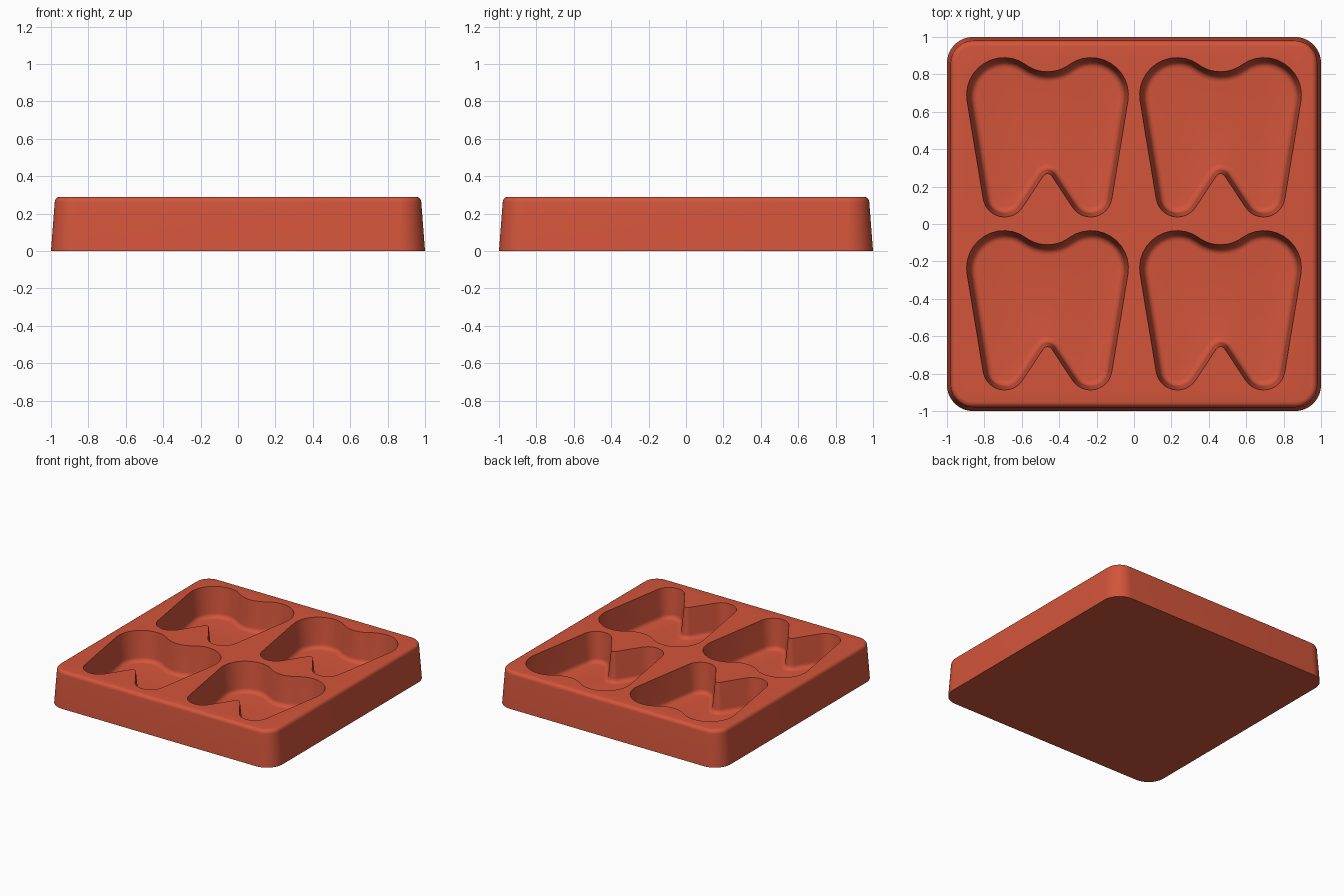
import bpy, bmesh
from math import acos, atan2, cos, sin, pi, hypot

if "Cube" in bpy.data.objects:
    bpy.data.objects.remove(bpy.data.objects["Cube"])


def outline(circles, inset, steps):
    """Counter-clockwise loop of arcs joined by tangents; a negative radius is a hollow."""
    n = len(circles)
    normals = []
    for i in range(n):
        x1, y1, r1 = circles[i]
        x2, y2, r2 = circles[(i + 1) % n]
        ratio = (r1 - r2) / hypot(x2 - x1, y2 - y1)
        normals.append(atan2(y2 - y1, x2 - x1) - acos(max(-1, min(1, ratio))))
    points = []
    for i, (x, y, r) in enumerate(circles):
        start = normals[i - 1]
        sweep = (normals[i] - start) % (2 * pi)
        if r < 0:
            sweep -= 2 * pi
        for k in range(steps + 1):
            a = start + sweep * k / steps
            points.append((x + (r - inset) * cos(a), y + (r - inset) * sin(a)))
    return points


def loft(bm, circles, profile, centre=(0, 0), steps=12):
    """Stack inset copies of an outline, bottom to top, and cap both ends."""
    rings = []
    for inset, z in profile:
        rings.append([bm.verts.new((x + centre[0], y + centre[1], z))
                      for x, y in outline(circles, inset, steps)])
    for low, high in zip(rings, rings[1:]):
        for i in range(len(low)):
            j = (i + 1) % len(low)
            bm.faces.new((low[i], low[j], high[j], high[i]))
    bm.faces.new(rings[0][::-1])
    bm.faces.new(rings[-1])


def make_object(name, bm):
    bmesh.ops.recalc_face_normals(bm, faces=bm.faces)
    mesh = bpy.data.meshes.new(name)
    bm.to_mesh(mesh)
    bm.free()
    obj = bpy.data.objects.new(name, mesh)
    bpy.context.collection.objects.link(obj)
    return obj


HEIGHT, FLOOR = 0.29, 0.05
quarter = [k * pi / 12 for k in range(7)]

# Tapered block with rounded corners and a rounded top edge
CORNER, EDGE = 0.14, 0.03
c = 1 - CORNER
block = [(c, -c, CORNER), (c, c, CORNER), (-c, c, CORNER), (-c, -c, CORNER)]
block_profile = [(0, 0)] + [(0.02 + EDGE * (1 - cos(a)), HEIGHT - EDGE + EDGE * sin(a))
                            for a in quarter]
bm = bmesh.new()
loft(bm, block, block_profile)
tray = make_object("mould_tray", bm)

# Tooth-shaped pockets: two roots, a notch, two lobes and a saddle
tooth = [(-0.23, -0.31, 0.115), (0, -0.22, -0.027), (0.23, -0.31, 0.115),
         (0.2325, 0.227, 0.2), (0, 0.55, -0.1985), (-0.2325, 0.227, 0.2)]
DRAFT, FILLET = 0.02, 0.035
pocket_profile = [(DRAFT + FILLET * (1 - sin(a)), FLOOR + FILLET * (1 - cos(a)))
                  for a in quarter]
pocket_profile += [(0, HEIGHT), (-0.003, HEIGHT + 0.04)]
bm = bmesh.new()
for sx in (-1, 1):
    for sy in (-1, 1):
        loft(bm, tooth, pocket_profile, (sx * 0.4625, sy * 0.4625))
cutter = make_object("pocket_cutter", bm)
cutter.hide_render = True

# Cut the pockets out of the block
cut = tray.modifiers.new("pockets", 'BOOLEAN')
cut.operation = 'DIFFERENCE'
cut.solver = 'EXACT'
cut.object = cutter
bpy.ops.object.select_all(action='DESELECT')
tray.select_set(True)
bpy.context.view_layer.objects.active = tray
bpy.ops.object.modifier_apply(modifier=cut.name)
bpy.data.objects.remove(cutter)

# Single terracotta red material
red = bpy.data.materials.new("terracotta_red")
red.use_nodes = True
colour = (0.65, 0.09, 0.043, 1)
red.diffuse_color = colour
red.node_tree.nodes["Principled BSDF"].inputs["Base Color"].default_value = colour
tray.data.materials.clear()
tray.data.materials.append(red)
bpy.ops.object.shade_smooth_by_angle(angle=pi / 6)
